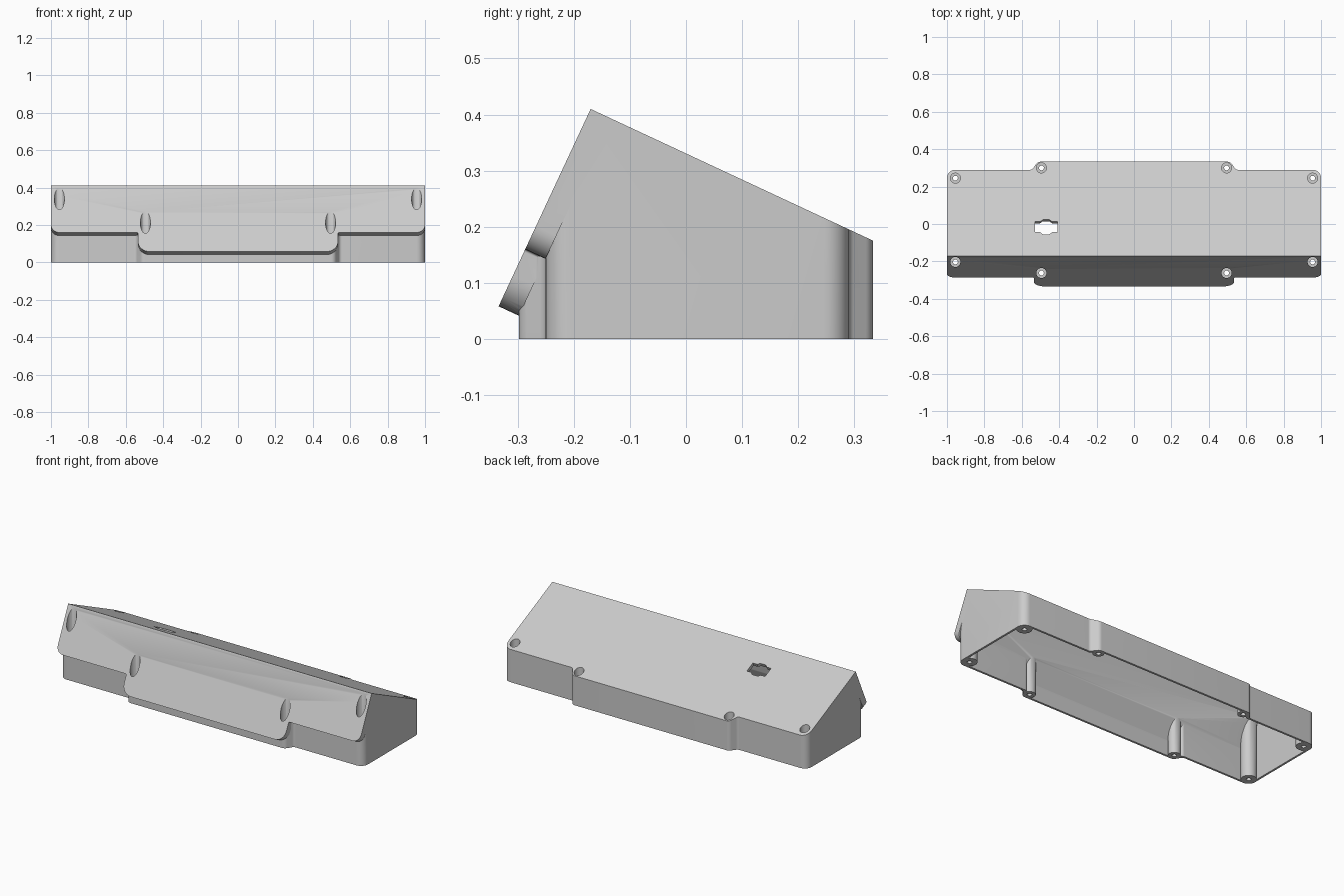
import bpy, bmesh, math
from mathutils import Vector, Matrix

cube = bpy.data.objects.get("Cube")
if cube:
    bpy.data.objects.remove(cube, do_unlink=True)

grey = bpy.data.materials.new("light grey plastic")
grey.use_nodes = True
colour = (0.6, 0.6, 0.6, 1)
grey.diffuse_color = colour
grey.node_tree.nodes["Principled BSDF"].inputs["Base Color"].default_value = colour

# The sloping lid and the sloping front meet at right angles along a ridge
TILT = math.radians(25)
S, C = math.sin(TILT), math.cos(TILT)
RIDGE = Vector((0, -0.17, 0.41))
LID_NORMAL = Vector((0, S, C))
FRONT_NORMAL = Vector((0, -C, S))
X_AXIS = Vector((1, 0, 0))


def frame(v_axis, w_axis):
    m = Matrix((X_AXIS, v_axis, w_axis)).transposed().to_4x4()
    m.translation = RIDGE
    return m


def rounded(corners, steps=8):
    """Closed outline from (x, y, radius) corners."""
    pts = []
    for i, (x, y, r) in enumerate(corners):
        p = Vector((x, y))
        a = (Vector(corners[i - 1][:2]) - p).normalized()
        b = (Vector(corners[(i + 1) % len(corners)][:2]) - p).normalized()
        if r <= 0:
            pts.append(p)
            continue
        half = a.angle(b) / 2
        centre = p + (a + b).normalized() * (r / math.sin(half))
        start = p + a * (r / math.tan(half)) - centre
        end = p + b * (r / math.tan(half)) - centre
        sweep = start.angle_signed(end)
        for k in range(steps + 1):
            pts.append(centre + Matrix.Rotation(-sweep * k / steps, 2) @ start)
    return pts


def mirrored(half):
    """Add the left-right mirror image of a half outline."""
    return half + [(-x, y, r) for x, y, r in reversed(half)]


def circle(x, y, r, n=32):
    return [Vector((x + r * math.cos(t), y + r * math.sin(t)))
            for t in (2 * math.pi * k / n for k in range(n))]


def prism(name, outlines, low, high, matrix=Matrix(), clip=None):
    """Extrude outlines; clip = (depth under lid, depth behind front)."""
    bm = bmesh.new()
    for pts in outlines:
        rings = [[bm.verts.new(matrix @ Vector((p.x, p.y, h))) for p in pts]
                 for h in (low, high)]
        bm.faces.new(rings[0])
        bm.faces.new(rings[1])
        for i in range(len(pts)):
            bm.faces.new((rings[0][i - 1], rings[0][i], rings[1][i], rings[1][i - 1]))
    if clip:
        for normal, depth in zip((LID_NORMAL, FRONT_NORMAL), clip):
            bmesh.ops.bisect_plane(bm, geom=bm.verts[:] + bm.edges[:] + bm.faces[:],
                                   plane_co=RIDGE - normal * depth,
                                   plane_no=normal, clear_outer=True)
            bmesh.ops.holes_fill(bm, edges=[e for e in bm.edges if e.is_boundary], sides=0)
    bmesh.ops.recalc_face_normals(bm, faces=bm.faces[:])
    mesh = bpy.data.meshes.new(name)
    bm.to_mesh(mesh)
    bm.free()
    mesh.materials.append(grey)
    ob = bpy.data.objects.new(name, mesh)
    bpy.context.collection.objects.link(ob)
    return ob


def combine(target, tool, operation):
    tool.hide_render = True
    mod = target.modifiers.new(tool.name, 'BOOLEAN')
    mod.operation, mod.solver, mod.object = operation, 'EXACT', tool
    bpy.ops.object.select_all(action='DESELECT')
    bpy.context.view_layer.objects.active = target
    target.select_set(True)
    bpy.ops.object.modifier_apply(modifier=mod.name)
    bpy.data.objects.remove(tool, do_unlink=True)


def plan(w):
    """Case footprint, inset by wall thickness w."""
    r = 0.045 - w
    return rounded(mirrored([
        (0.515 - w, 0.333 - w, 0.03 - w), (0.545 - w, 0.29 - w, 0.02),
        (1 - w, 0.29 - w, r), (1 - w, -0.25 + w, r),
        (0.545 - w, -0.25 + w, 0.02), (0.515 - w, -0.298 + w, 0.03 - w)]))


# Case body
case = prism("enclosure_case", [plan(0)], 0, 0.6, clip=(0, 0.02))

# Thick sloping front panel with a lower centre section
panel_outline = rounded(mirrored([
    (1, 0, 0), (1, 0.276, 0.045), (0.535, 0.276, 0.005), (0.535, 0.388, 0.06)]))
panel = prism("front_panel", [panel_outline], 0, 0.04,
              frame(Vector((0, -S, -C)), -FRONT_NORMAL))
combine(case, panel, 'UNION')

# Hollow interior, open underneath
combine(case, prism("cavity", [plan(0.012)], -0.1, 0.6, clip=(0.02, 0.03)), 'DIFFERENCE')

# Screw posts with deep counterbores
screws = [(side * x, y, r) for side in (-1, 1) for x, y, r in
          ((0.955, 0.245, 0.042), (0.955, -0.203, 0.042),
           (0.495, 0.3, 0.031), (0.495, -0.262, 0.033))]
combine(case, prism("posts", [circle(*s) for s in screws], 0, 0.6, clip=(0.005, 0.02)), 'UNION')
combine(case, prism("counterbores", [circle(x, y, 0.027) for x, y, r in screws], 0.03, 0.6),
        'DIFFERENCE')
combine(case, prism("screw_holes", [circle(x, y, 0.013) for x, y, r in screws], -0.1, 0.1),
        'DIFFERENCE')

# Switch slot through the lid
right = [(0.018, 0.043, 0.008), (0.032, 0.031, 0), (0.06, 0.031, 0)]
right += [(x, -y, r) for x, y, r in reversed(right)]
slot_outline = [p + Vector((-0.47, 0.17)) for p in rounded(mirrored(right))]
combine(case, prism("switch_slot", [slot_outline], -0.06, 0.06,
                    frame(Vector((0, C, -S)), LID_NORMAL)), 'DIFFERENCE')

bpy.ops.object.shade_smooth_by_angle(angle=math.radians(30))
